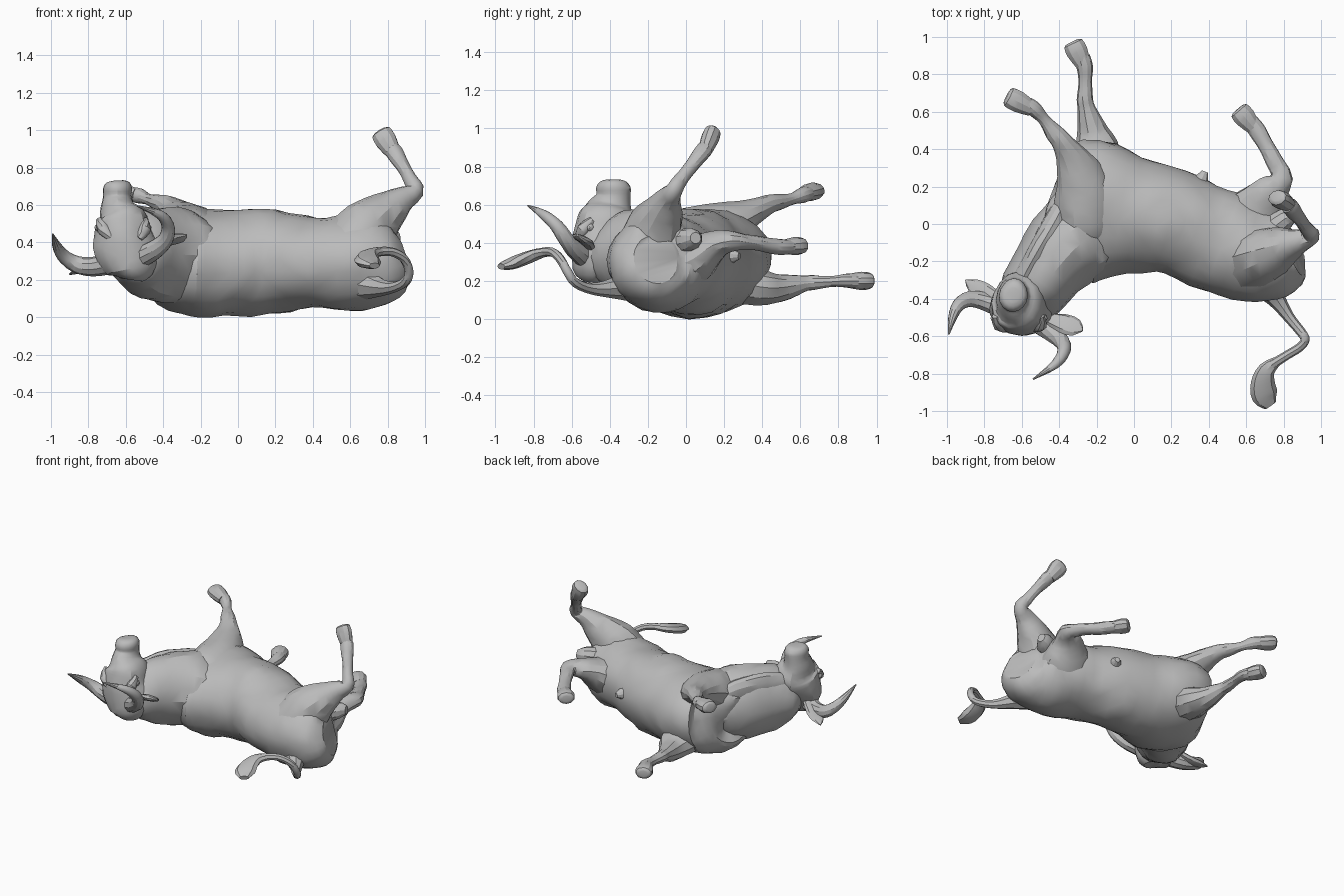
import bpy, bmesh, math
from mathutils import Vector, noise

cube = bpy.data.objects.get("Cube")
if cube:
    bpy.data.objects.remove(cube, do_unlink=True)

grey = bpy.data.materials.new("plain grey")
grey.use_nodes = True
grey.diffuse_color = (0.5, 0.5, 0.5, 1)
bsdf = grey.node_tree.nodes["Principled BSDF"]
bsdf.inputs["Base Color"].default_value = (0.5, 0.5, 0.5, 1)
bsdf.inputs["Roughness"].default_value = 0.8


def spline(a, b, c, d, t):
    """Catmull-Rom value between b and c."""
    return 0.5 * (2 * b + (c - a) * t + (2 * a - 5 * b + 4 * c - d) * t * t
                  + (3 * b - a - 3 * c + d) * t ** 3)


def refine(pts, steps):
    """Smooth (x, y, z, a[, b]) stations into (centre, a, b)."""
    pts = [p if len(p) == 5 else (*p, p[3]) for p in pts]
    last = len(pts) - 1
    rows = []
    for i in range(last):
        four = (pts[max(i - 1, 0)], pts[i], pts[i + 1], pts[min(i + 2, last)])
        for s in range(steps):
            rows.append([spline(*vals, s / steps) for vals in zip(*four)])
    rows.append(pts[-1])
    return [(Vector(r[:3]), max(r[3], .002), max(r[4], .002)) for r in rows]


def part(name, pts, hint, sides=10, steps=3, rough=0.0):
    """Elliptical tube: radius a along the hint direction, b across it."""
    bm = bmesh.new()
    st = refine(pts, steps)
    rings = []
    for i, (centre, a, b) in enumerate(st):
        t = (st[min(i + 1, len(st) - 1)][0] - st[max(i - 1, 0)][0]).normalized()
        u = Vector(hint)
        u = (u - t * u.dot(t)).normalized()
        v = t.cross(u)
        angles = [math.tau * k / sides for k in range(sides)]
        rings.append([bm.verts.new(centre + u * (math.cos(w) * a) + v * (math.sin(w) * b))
                      for w in angles])
    for r, q in zip(rings, rings[1:]):
        for k in range(sides):
            n = (k + 1) % sides
            bm.faces.new((r[k], r[n], q[n], q[k]))
    bm.faces.new(rings[0][::-1])
    bm.faces.new(rings[-1])
    bmesh.ops.recalc_face_normals(bm, faces=bm.faces)
    # uneven hide
    bm.normal_update()
    for vert in bm.verts:
        vert.co += vert.normal * (noise.noise(vert.co * 8) * rough)
    bmesh.ops.triangulate(bm, faces=bm.faces)
    me = bpy.data.meshes.new(name)
    bm.to_mesh(me)
    bm.free()
    me.materials.append(grey)
    ob = bpy.data.objects.new(name, me)
    bpy.context.collection.objects.link(ob)
    bpy.ops.object.select_all(action='DESELECT')
    ob.select_set(True)
    bpy.context.view_layer.objects.active = ob
    bpy.ops.object.shade_smooth_by_angle(angle=math.radians(28))


# Torso from chest to rump
part("torso", [(-.45, .08, .33, .06, .1), (-.42, .07, .33, .2, .2), (-.32, .06, .30, .35, .265),
               (-.2, .07, .29, .385, .283), (0, .045, .29, .315, .283), (.2, .015, .295, .28, .28),
               (.4, -.07, .295, .28, .24), (.6, -.14, .29, .27, .26), (.74, -.17, .295, .245, .24),
               (.83, -.17, .30, .20, .195), (.87, -.16, .31, .12, .13)], (0, 1, .17), 24, 3, .016)
# Neck and throat fold
part("neck", [(-.16, .04, .3, .16, .15), (-.26, -.04, .315, .24, .245), (-.37, -.13, .33, .225, .26),
              (-.5, -.3, .335, .185, .235), (-.58, -.4, .32, .16, .16), (-.62, -.45, .31, .08, .08)],
     (1, -1, 0), 18, 3, .016)
part("dewlap", [(-.36, .14, .44, .04, .06), (-.42, .02, .46, .06, .1), (-.53, -.17, .47, .06, .1),
                (-.6, -.3, .46, .05, .08), (-.63, -.36, .46, .02, .04)], (1, -.6, 0), 12, 3, .012)
# Head with the muzzle pointing up
part("head", [(-.57, -.49, .2, .06, .05), (-.57, -.49, .25, .13, .1), (-.6, -.47, .36, .165, .13),
              (-.615, -.435, .45, .155, .155), (-.62, -.41, .52, .135, .16), (-.64, -.395, .58, .092, .125),
              (-.645, -.38, .64, .075, .092), (-.645, -.38, .69, .075, .09),
              (-.645, -.38, .72, .06, .07), (-.645, -.38, .732, .03, .04)], (1, 0, 0), 16, 3, .012)

# Brows and eyes
for side, s in (("right", -1), ("left", 1)):
    part(side + "_brow", [(-.6 + s * .07, -.56, .42, .02), (-.61 + s * .11, -.54, .47, .035),
                          (-.62 + s * .12, -.49, .52, .02)], (0, 0, 1), 8, 2)
    x = -.615 + s * .135
    part(side + "_eye", [(x - s * .03, -.50, .48, .012), (x, -.505, .48, .022),
                         (x + s * .015, -.51, .48, .006)], (0, 0, 1), 8, 2)

# Legs
part("lower_front_leg", [(-.2, .2, .22, .14), (-.2, .38, .17, .13, .1), (-.22, .5, .165, .085, .075),
                         (-.25, .62, .185, .052, .045), (-.26, .67, .19, .047, .042),
                         (-.262, .76, .195, .036, .03), (-.262, .84, .2, .046, .038),
                         (-.28, .89, .2, .05, .04)], (1, 0, 0), 10, 3, .01)
part("upper_front_leg", [(-.25, -.13, .4, .08, .08), (-.25, -.03, .43, .16, .14), (-.26, .13, .47, .17, .14),
                         (-.305, .3, .54, .115, .085), (-.38, .43, .595, .06, .052),
                         (-.425, .49, .61, .05, .044), (-.48, .56, .63, .036, .034),
                         (-.53, .61, .65, .04, .04), (-.57, .64, .66, .038)], (1, .6, 0), 12, 3, .01)
part("lower_hind_leg", [(.6, -.05, .28, .2, .17), (.66, .06, .33, .17, .13), (.725, .16, .39, .11, .075),
                        (.785, .25, .41, .06, .05), (.75, .34, .4, .046, .038), (.7, .43, .385, .038, .034),
                        (.65, .51, .38, .046, .04), (.62, .55, .38, .047, .04)], (1, 0, 0), 12, 3, .01)
part("raised_hind_leg", [(.6, -.2, .34, .18, .18), (.68, -.17, .45, .16, .17), (.775, -.13, .55, .115, .125),
                         (.87, -.095, .63, .07, .075), (.945, -.065, .675, .048), (.925, -.03, .73, .042),
                         (.89, .025, .8, .036), (.85, .075, .86, .046), (.825, .1, .89, .046)],
     (0, 1, 0), 12, 3, .01)

# Hooves: pastern, flare, sole
hooves = {
    "lower_front_hoof": ((-.27, .85, .2), (-.33, .975, .2), (0, 0, 1)),
    "upper_front_hoof": ((-.545, .615, .655), (-.68, .685, .675), (0, 0, 1)),
    "lower_hind_hoof": ((.64, .515, .38), (.555, .615, .385), (0, 0, 1)),
    "raised_hind_hoof": ((.83, .1, .88), (.76, .145, .995), (0, 1, 0)),
}
for name, (start, end, hint) in hooves.items():
    a, b = Vector(start), Vector(end)
    part(name, [(*a, .036, .042), (*a.lerp(b, .55), .048, .06), (*a.lerp(b, .92), .042, .055),
                (*b, .022, .03)], hint, 10, 2)

# Belly sheath and the pouch between the hind legs
part("belly_sheath", [(.28, .14, .32, .08), (.35, .22, .33, .05), (.38, .28, .33, .018)], (0, 0, 1))
part("hind_pouch", [(.72, -.04, .40, .07), (.81, .03, .42, .058), (.86, .05, .425, .03)], (0, 0, 1))

# Horns
part("right_horn", [(-.68, -.46, .29, .06), (-.78, -.42, .27, .052), (-.87, -.40, .285, .045),
                    (-.935, -.43, .33, .036), (-.97, -.5, .385, .024), (-.99, -.59, .445, .004)], (0, 0, 1))
part("left_horn", [(-.52, -.52, .32, .06), (-.44, -.58, .365, .052), (-.385, -.63, .42, .042),
                   (-.375, -.68, .49, .035), (-.42, -.75, .55, .025), (-.54, -.83, .595, .004)], (0, 1, 0))

# Ears
part("right_ear", [(-.7, -.41, .33, .02, .025), (-.79, -.37, .27, .02, .05),
                   (-.86, -.33, .245, .014, .04), (-.9, -.3, .23, .004)], (0, 0, 1), 8, 2)
part("left_ear", [(-.48, -.5, .37, .02, .025), (-.38, -.53, .41, .022, .055),
                  (-.31, -.555, .425, .018, .05), (-.275, -.57, .44, .006)], (0, .4, 1), 8, 2)

# Tail and its tuft
part("tail", [(.68, -.3, .18, .09), (.76, -.4, .16, .05), (.83, -.5, .16, .03), (.895, -.58, .19, .026),
              (.915, -.62, .245, .024), (.885, -.66, .315, .024), (.82, -.70, .35, .024),
              (.74, -.75, .35, .026)], (0, 0, 1), 8)
part("tail_tuft", [(.77, -.73, .352, .022, .024), (.71, -.78, .34, .03, .046), (.69, -.85, .315, .034, .065),
                   (.70, -.92, .29, .032, .07), (.73, -.97, .275, .016, .035)], (0, 0, 1), 8)
